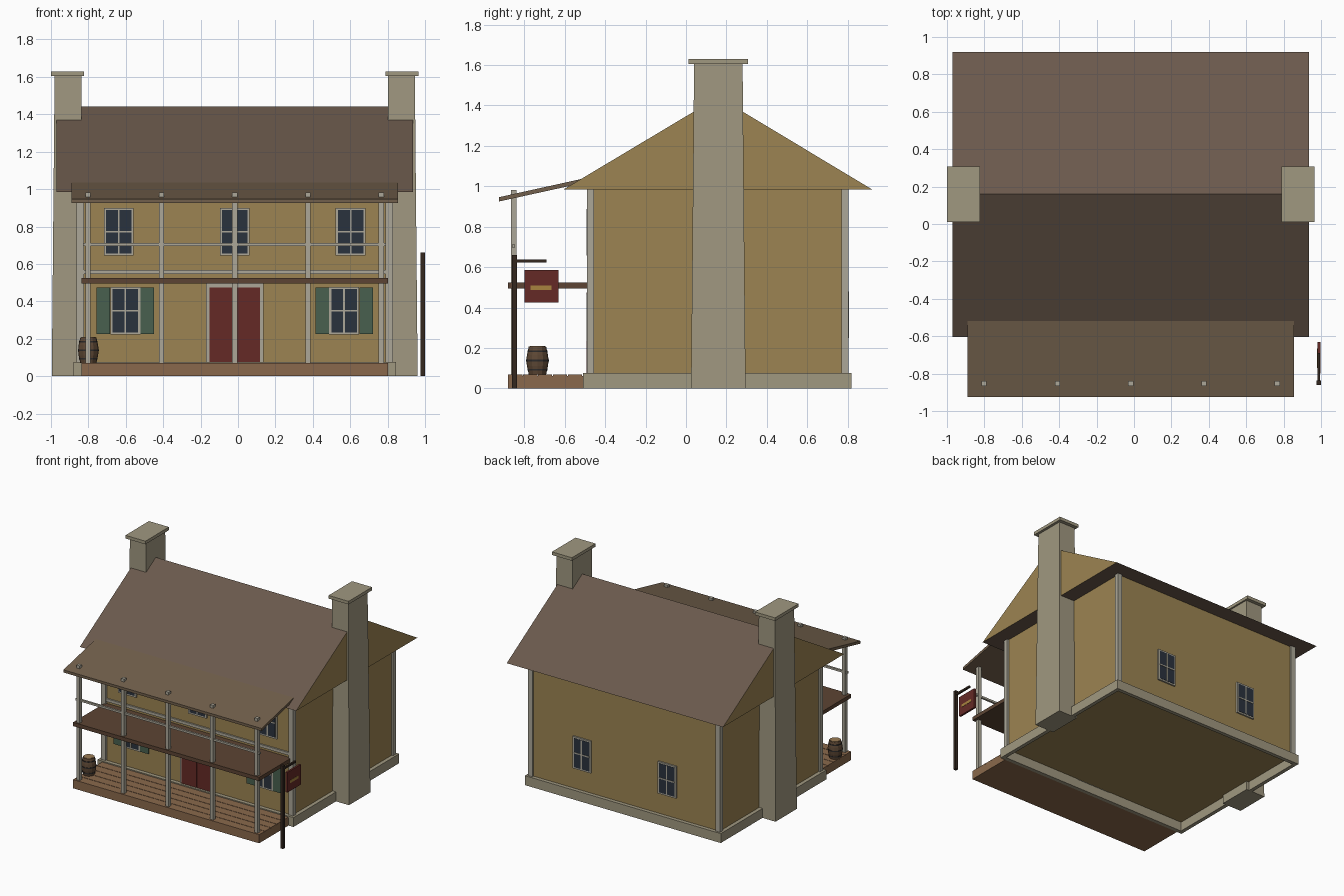
import bpy, bmesh, math
from mathutils import Vector

if "Cube" in bpy.data.objects:
    bpy.data.objects.remove(bpy.data.objects["Cube"])

CX = -0.0175          # house centre line
FRONT, BACK = -0.475, 0.79
mats = {}


def mat(name, hexcol):
    def lin(v):
        return v / 12.92 if v <= 0.04045 else ((v + 0.055) / 1.055) ** 2.4
    m = bpy.data.materials.new(name)
    rgb = [lin(int(hexcol[i:i + 2], 16) / 255) for i in (0, 2, 4)]
    m.diffuse_color = (*rgb, 1)
    m.use_nodes = True
    m.node_tree.nodes["Principled BSDF"].inputs["Base Color"].default_value = m.diffuse_color
    mats[name] = m


for n, h in dict(wall="9C8452", stone="A09880", roof="6A594C", porch_roof="72604C",
                 trim="ACA798", deck="8A694C", balcony="5C4433", glass="2A323D",
                 green="48604F", red="652A26", dark="33271F", barrel="5E4835",
                 lid="9A7B55", hoop="2C2A2A", gold="A8843F").items():
    mat(n, h)


def add_mesh(name, verts, faces, *materials):
    me = bpy.data.meshes.new(name)
    me.from_pydata(verts, [], faces)
    bm = bmesh.new()
    bm.from_mesh(me)
    bmesh.ops.recalc_face_normals(bm, faces=bm.faces)
    bm.to_mesh(me)
    bm.free()
    for m in materials:
        me.materials.append(mats[m])
    ob = bpy.data.objects.new(name, me)
    bpy.context.collection.objects.link(ob)
    return ob


BOX = [(0, 1, 2, 3), (4, 5, 6, 7), (0, 1, 5, 4), (1, 2, 6, 5), (2, 3, 7, 6), (3, 0, 4, 7)]


def frustum(name, m, low, high, z0, z1):
    v = [(x, y, z) for (x0, x1, y0, y1), z in ((low, z0), (high, z1))
         for x, y in ((x0, y0), (x1, y0), (x1, y1), (x0, y1))]
    return add_mesh(name, v, BOX, m)


def box(name, m, x0, x1, y0, y1, z0, z1):
    return frustum(name, m, (x0, x1, y0, y1), (x0, x1, y0, y1), z0, z1)


def prism(name, profile, x0, x1, *materials):
    n = len(profile)
    v = [(x, y, z) for x in (x0, x1) for y, z in profile]
    f = [(i, (i + 1) % n, n + (i + 1) % n, n + i) for i in range(n)]
    return add_mesh(name, v, f + [tuple(range(n)), tuple(range(n, 2 * n))], *materials)


# Foundation ring, open underneath
T = 0.03
fx0, fx1, fy0, fy1 = CX - 0.863, CX + 0.863, -0.51, 0.82
box("foundation_front", "stone", fx0, fx1, fy0, fy0 + T, 0, 0.075)
box("foundation_back", "stone", fx0, fx1, fy1 - T, fy1, 0, 0.075)
box("foundation_left", "stone", fx0, fx0 + T, fy0 + T, fy1 - T, 0, 0.075)
box("foundation_right", "stone", fx1 - T, fx1, fy0 + T, fy1 - T, 0, 0.075)

# Walls and corner boards
box("walls", "wall", CX - 0.83, CX + 0.83, FRONT, BACK, 0.07, 0.99)
for s in (-1, 1):
    for y in (FRONT + 0.003, BACK - 0.003):
        x = CX + s * 0.826
        box("corner_board", "trim", x - 0.02, x + 0.02, y - 0.018, y + 0.018, 0.075, 0.985)
box("belt_board", "trim", CX - 0.81, CX + 0.81, FRONT - 0.012, FRONT, 0.545, 0.568)

# Main roof with closed gables
roof = prism("main_roof", [(-0.605, 0.985), (0.92, 0.985), (0.16, 1.442)],
             CX - 0.953, CX + 0.953, "roof", "wall")
for p in roof.data.polygons[-2:]:
    p.material_index = 1

# Chimneys, slightly tapered, with caps
for s in (-1, 1):
    def span(a, b):
        return sorted((CX + s * a, CX + s * b))
    frustum("chimney", "stone", (*span(0.81, 0.978), 0.025, 0.295),
            (*span(0.82, 0.963), 0.04, 0.28), 0, 1.605)
    box("chimney_cap", "stone", *span(0.807, 0.983), 0.012, 0.308, 1.605, 1.63)

# Porch floor with planks
px0, px1 = CX - 0.82, CX + 0.82
box("porch_base", "deck", px0, px1, -0.88, -0.51, 0, 0.062)
step = 0.37 / 5
for i in range(5):
    y = -0.88 + i * step
    box("porch_plank", "deck", px0, px1, y, y + step - 0.004, 0.062, 0.069)

# Balcony, rail, posts and porch roof
box("balcony_floor", "balcony", px0, px1, -0.88, FRONT, 0.495, 0.525)
box("balcony_rail", "trim", px0 + 0.01, px1 - 0.01, -0.861, -0.845, 0.696, 0.712)
for i in range(-2, 3):
    x = CX + i * 0.392
    box("porch_post", "trim", x - 0.014, x + 0.014, -0.867, -0.839, 0.069, 0.982)
prism("porch_roof", [(-0.925, 0.925), (-0.515, 1.015), (-0.515, 1.037), (-0.925, 0.946)],
      CX - 0.873, CX + 0.873, "porch_roof")


# Windows: frame, glass and glazing bars; d is the outward y direction
def slab(name, m, x, z, w, h, y, d, depth):
    y0, y1 = sorted((y, y + d * depth))
    box(name, m, x - w / 2, x + w / 2, y0, y1, z - h / 2, z + h / 2)


def window(x, z, y, d, shutters=False):
    slab("window_frame", "trim", x, z, 0.16, 0.255, y, d, 0.012)
    slab("window_glass", "glass", x, z, 0.136, 0.231, y, d, 0.014)
    slab("window_bar", "trim", x, z, 0.01, 0.231, y, d, 0.017)
    slab("window_bar", "trim", x, z, 0.136, 0.01, y, d, 0.017)
    if shutters:
        for s in (-1, 1):
            slab("shutter", "green", x + s * 0.117, z, 0.072, 0.25, y, d, 0.012)


for i in (-1, 0, 1):
    window(CX + i * 0.62, 0.772, FRONT, -1)
for s in (-1, 1):
    window(CX + s * 0.585, 0.35, FRONT, -1, True)
    window(CX + s * 0.375, 0.365, BACK, 1)

# Double door
slab("door_frame", "trim", CX, 0.282, 0.305, 0.425, FRONT, -1, 0.012)
for s in (-1, 1):
    slab("door_leaf", "red", CX + s * 0.069, 0.275, 0.132, 0.4, FRONT, -1, 0.018)

# Hanging sign on its post
box("sign_post", "dark", 0.976, 1.0, -0.861, -0.837, 0, 0.66)
box("sign_arm", "dark", 0.981, 0.995, -0.84, -0.69, 0.622, 0.637)
box("sign_board", "red", 0.98, 0.996, -0.80, -0.63, 0.425, 0.585)
box("sign_bar", "gold", 0.978, 0.998, -0.77, -0.665, 0.488, 0.51)


# Barrel with hoops and lid
def lathe(name, m, profile, x, y, n=12):
    v = [(x + r * math.cos(2 * math.pi * k / n), y + r * math.sin(2 * math.pi * k / n), z)
         for r, z in profile for k in range(n)]
    rows = len(profile)
    f = [(j * n + k, j * n + (k + 1) % n, (j + 1) * n + (k + 1) % n, (j + 1) * n + k)
         for j in range(rows - 1) for k in range(n)]
    f += [tuple(range(n)), tuple(range((rows - 1) * n, rows * n))]
    return add_mesh(name, v, f, m)


bx, by = -0.80, -0.735
lathe("barrel", "barrel", [(0.043, 0.069), (0.052, 0.11), (0.055, 0.138),
                           (0.052, 0.166), (0.043, 0.207)], bx, by)
lathe("barrel_lid", "lid", [(0.038, 0.2), (0.038, 0.209)], bx, by)
for z, r in ((0.092, 0.05), (0.138, 0.0565), (0.184, 0.05)):
    lathe("barrel_hoop", "hoop", [(r, z - 0.004), (r, z + 0.004)], bx, by)
